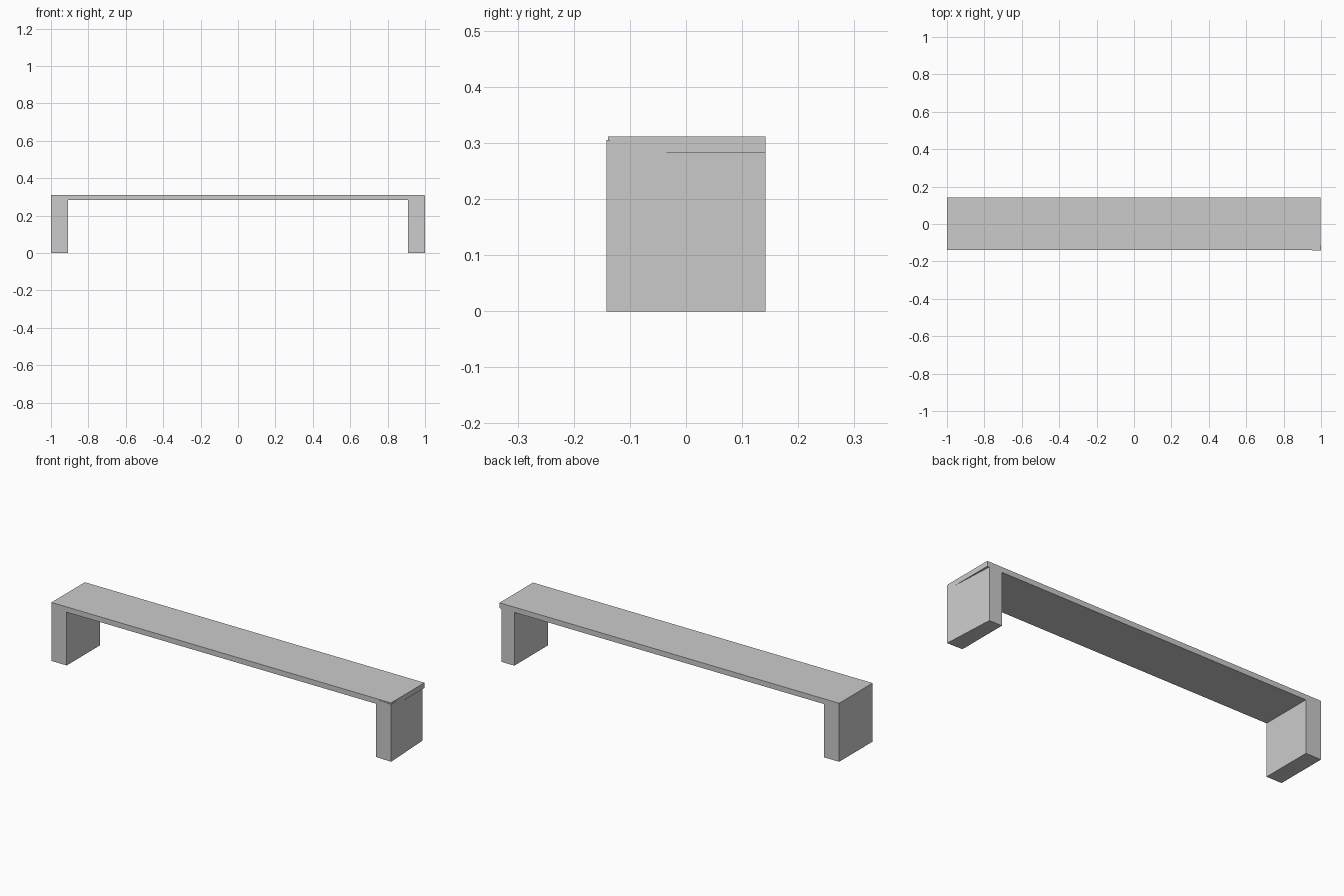
import bpy, bmesh
from mathutils import Vector

if "Cube" in bpy.data.objects:
    bpy.data.objects.remove(bpy.data.objects["Cube"])

FRONT, BACK = -0.139, 0.142
UNDER, TOP = 0.283, 0.311


def prism(name, outline, offset):
    """Extrude a closed outline of 3D points along an offset vector."""
    bm = bmesh.new()
    face = bm.faces.new([bm.verts.new(p) for p in outline])
    ext = bmesh.ops.extrude_face_region(bm, geom=[face], use_keep_orig=True)
    moved = [v for v in ext["geom"] if isinstance(v, bmesh.types.BMVert)]
    bmesh.ops.translate(bm, verts=moved, vec=Vector(offset))
    bmesh.ops.recalc_face_normals(bm, faces=bm.faces[:])
    mesh = bpy.data.meshes.new(name)
    bm.to_mesh(mesh)
    bm.free()
    obj = bpy.data.objects.new(name, mesh)
    bpy.context.collection.objects.link(obj)
    return obj


# Seat board and left leg: one flush L-shaped profile
profile = [(-1, 0), (-0.91, 0), (-0.91, UNDER), (0.997, UNDER), (0.997, TOP), (-1, TOP)]
prism("seat_and_left_leg", [(x, FRONT, z) for x, z in profile], (0, BACK - FRONT, 0))

# Right leg: slightly skewed footprint, tucked back under the rear corner of the seat
footprint = [(0.91, FRONT), (1.0, -0.142), (0.985, BACK), (0.91, BACK)]
prism("right_leg", [(x, y, 0) for x, y in footprint], (0, 0, 0.305))
